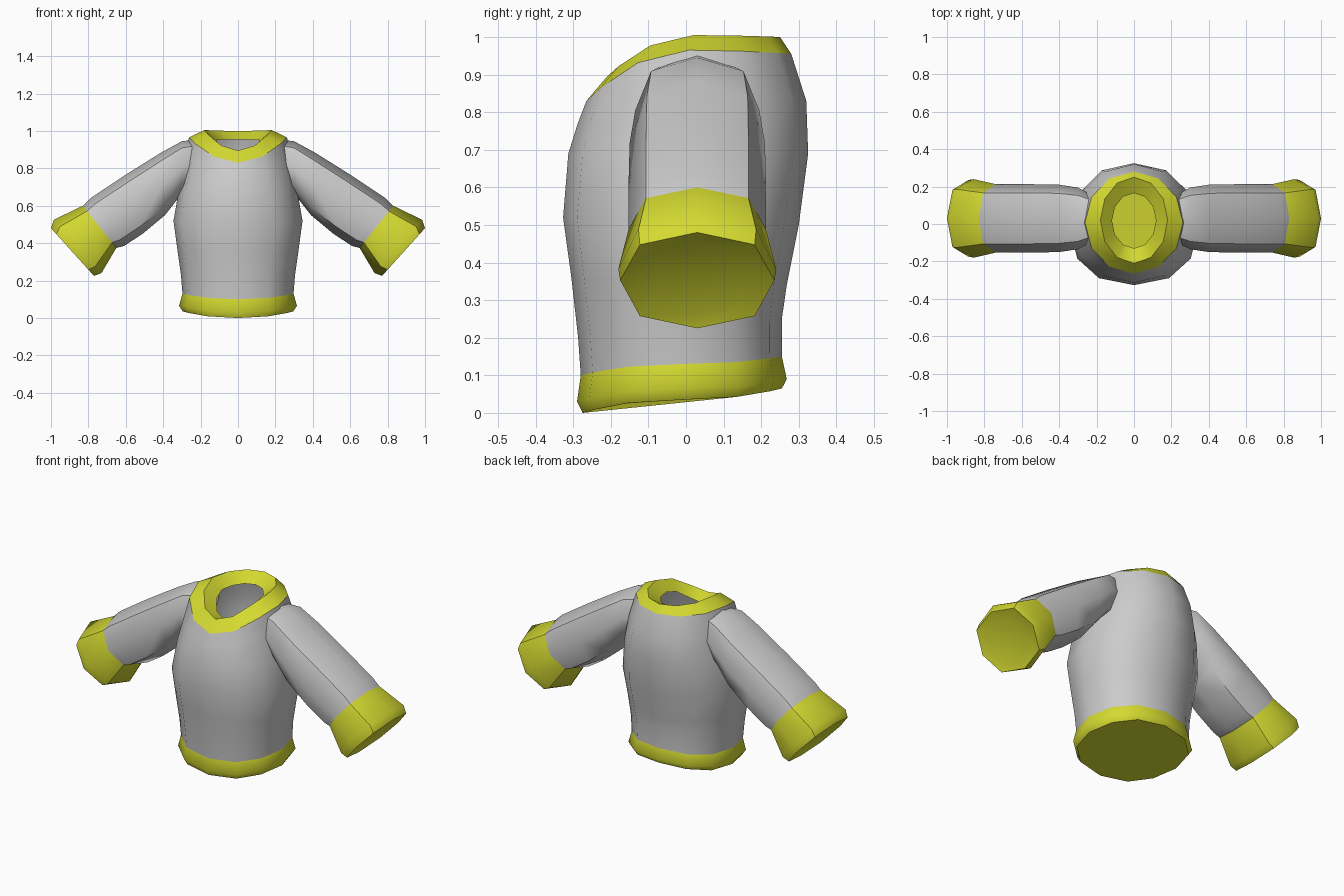
import bpy, bmesh, math
from mathutils import Vector

if "Cube" in bpy.data.objects:
    bpy.data.objects.remove(bpy.data.objects["Cube"])


def spow(v, p):
    return math.copysign(abs(v) ** p, v) if abs(v) > 1e-6 else 0.0


def body_ring(a, yf, zf, zs, yb, zb, power=0.88, n=12):
    """Horizontal ring: half width, front y/z, side z, back y/z."""
    yc, pts = (yf + yb) / 2, []
    for i in range(n):
        t = math.tau * i / n
        c, s = math.cos(t), math.sin(t)
        zend = zf if c > 0 else zb
        y = yc - spow(c, power) * (yb - yf) / 2
        pts.append(Vector((a * spow(s, power), y, zs + (zend - zs) * c * c)))
    return pts


def arm_ring(xt, zt, xb, zb, hy, n=8):
    """Ring across the arm: top point, bottom point, half depth."""
    top, bot = Vector((xt, 0.03, zt)), Vector((xb, 0.03, zb))
    c, u, pts = (top + bot) / 2, (top - bot) / 2, []
    for i in range(n):
        t = math.tau * i / n
        pts.append(c + u * spow(math.cos(t), 0.85) - Vector((0, hy * spow(math.sin(t), 0.85), 0)))
    return pts


def loft(name, rings, mat=None, cap_start=False, cap_end=False, mirror=False):
    bm = bmesh.new()
    loops = [[bm.verts.new(p) for p in r] for r in rings]
    n = len(loops[0])
    for a, b in zip(loops, loops[1:]):
        for i in range(n):
            j = (i + 1) % n
            bm.faces.new((a[i], a[j], b[j], b[i]))
    if cap_start:
        bm.faces.new(loops[0][::-1])
    if cap_end:
        bm.faces.new(loops[-1])
    me = bpy.data.meshes.new(name)
    bm.to_mesh(me)
    bm.free()
    ob = bpy.data.objects.new(name, me)
    bpy.context.collection.objects.link(ob)
    if mat:
        me.materials.append(mat)
    bpy.ops.object.select_all(action='DESELECT')
    ob.select_set(True)
    bpy.context.view_layer.objects.active = ob
    bpy.ops.object.shade_smooth_by_angle(angle=math.radians(50))
    if mirror:
        ob.modifiers.new("Mirror", 'MIRROR')
    return ob


yellow = bpy.data.materials.new("yellow_trim")
yellow.diffuse_color = (0.66, 0.70, 0.03, 1)
yellow.use_nodes = True
yellow.node_tree.nodes["Principled BSDF"].inputs["Base Color"].default_value = yellow.diffuse_color

# Rings shared between the body and its trim
hem_top = body_ring(0.297, -0.28, 0.10, 0.13, 0.255, 0.15)
neck_edge = body_ring(0.262, -0.265, 0.83, 0.965, 0.28, 0.955, 1.0)

# Bottom band, closed underneath
loft("hem", [
    body_ring(0.295, -0.275, 0.0, 0.035, 0.255, 0.065),
    body_ring(0.315, -0.29, 0.03, 0.065, 0.268, 0.09),
    hem_top], yellow, cap_start=True)

# Torso
loft("torso", [
    hem_top,
    body_ring(0.305, -0.287, 0.20, 0.23, 0.255, 0.25),
    body_ring(0.322, -0.305, 0.36, 0.35, 0.268, 0.34),
    body_ring(0.345, -0.327, 0.52, 0.52, 0.30, 0.50),
    body_ring(0.315, -0.313, 0.69, 0.69, 0.325, 0.69),
    body_ring(0.285, -0.288, 0.77, 0.85, 0.32, 0.83, 0.94),
    neck_edge])

# Neck band, folded over into the open neck
loft("collar", [
    neck_edge,
    body_ring(0.18, -0.21, 0.895, 1.005, 0.25, 1.0, 1.0),
    body_ring(0.118, -0.13, 0.865, 0.95, 0.165, 0.955, 1.0)], yellow)

# Sleeves
cuff_start = arm_ring(0.83, 0.60, 0.65, 0.375, 0.183)
loft("sleeve", [
    arm_ring(0.22, 0.955, 0.25, 0.69, 0.13),
    arm_ring(0.30, 0.945, 0.30, 0.665, 0.165),
    arm_ring(0.41, 0.885, 0.39, 0.55, 0.18),
    arm_ring(0.61, 0.76, 0.51, 0.45, 0.183),
    arm_ring(0.79, 0.64, 0.61, 0.385, 0.183),
    cuff_start], mirror=True)

# Flared cuffs with closed ends
loft("cuff", [
    cuff_start,
    arm_ring(0.985, 0.525, 0.73, 0.24, 0.21),
    arm_ring(1.0, 0.48, 0.77, 0.225, 0.205),
    arm_ring(0.955, 0.45, 0.785, 0.26, 0.15)], yellow, cap_end=True, mirror=True)
